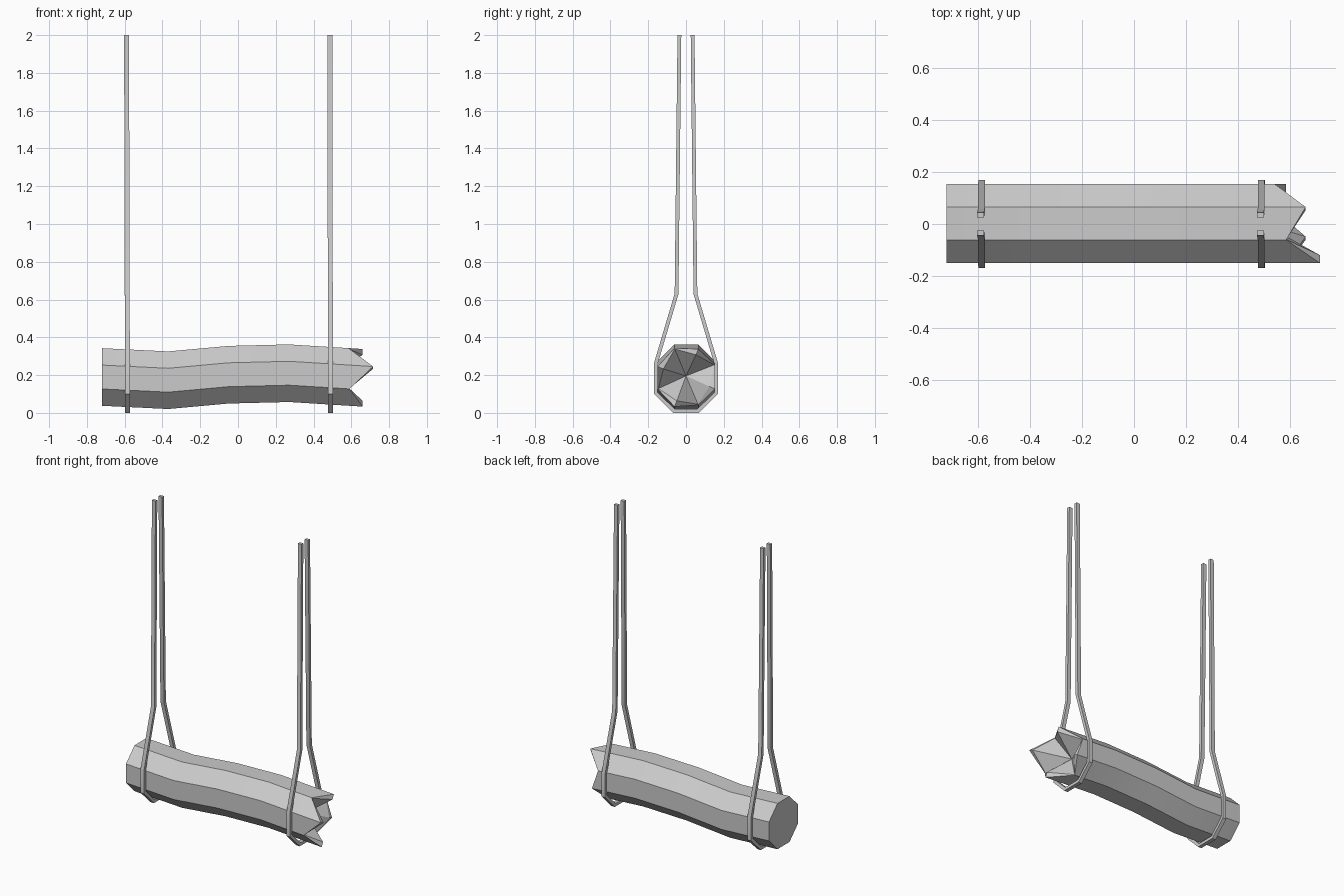
import bpy, bmesh, math

cube = bpy.data.objects.get("Cube")
if cube:
    bpy.data.objects.remove(cube)

gray = bpy.data.materials.new("plain gray")
gray.use_nodes = True
gray.diffuse_color = (0.6, 0.6, 0.6, 1)
gray.node_tree.nodes["Principled BSDF"].inputs["Base Color"].default_value = (0.6, 0.6, 0.6, 1)


def finish(bm, name):
    bmesh.ops.recalc_face_normals(bm, faces=bm.faces)
    mesh = bpy.data.meshes.new(name)
    bm.to_mesh(mesh)
    bm.free()
    mesh.materials.append(gray)
    obj = bpy.data.objects.new(name, mesh)
    bpy.context.collection.objects.link(obj)
    bpy.ops.object.select_all(action='DESELECT')
    obj.select_set(True)
    bpy.context.view_layer.objects.active = obj
    bpy.ops.object.shade_smooth_by_angle(angle=math.radians(25))
    return obj


def bridge(bm, a, b):
    n = len(a)
    for i in range(n):
        bm.faces.new((a[i], a[(i + 1) % n], b[(i + 1) % n], b[i]))


# Log: octagon swept along a gently bent spine
SPINE = [(-0.72, 0.19), (-0.37, 0.173), (-0.05, 0.202), (0.27, 0.21), (0.72, 0.182)]
RADIUS = 0.165


def spine_z(x):
    for (x0, z0), (x1, z1) in zip(SPINE, SPINE[1:]):
        if x <= x1:
            return z0 + (z1 - z0) * (x - x0) / (x1 - x0)
    return SPINE[-1][1]


def log_point(x, i, scale=1.0):
    a = math.radians(22.5 + 45 * i)
    return (x, 0.002 + RADIUS * scale * math.cos(a), spine_z(x) + RADIUS * scale * math.sin(a))


def build_log():
    bm = bmesh.new()
    # Broken end: spikes and notches alternate, starting at the upper back corner
    tips = [0.54, 0.66, 0.585, 0.715, 0.59, 0.66, 0.53, 0.585]
    rings = [[bm.verts.new(log_point(x, i)) for i in range(8)] for x, z in SPINE[:-1]]
    rings.append([bm.verts.new(log_point(x, i)) for i, x in enumerate(tips)])
    rings.append([bm.verts.new(log_point(x, i, 0.8 if i % 2 else 0.97))
                  for i, x in enumerate(tips)])
    for a, b in zip(rings, rings[1:]):
        bridge(bm, a, b)
    bm.faces.new(rings[0])
    # Hollow splintered core
    core = bm.verts.new((0.5, 0, spine_z(0.5)))
    for i in range(8):
        bm.faces.new((rings[-1][i], rings[-1][(i + 1) % 8], core))
    return finish(bm, "log")


# Rope: rectangular strip following a sling path, mitred at the bends
def build_rope(name, top_x, low_x):
    half = [(0.035, 2.0), (0.05, 0.63), (0.16, 0.26), (0.16, 0.105), (0.064, 0.01)]
    path = half + [(-y, z) for y, z in reversed(half)]
    bm = bmesh.new()
    rings = []
    for i, (y, z) in enumerate(path):
        dirs = []
        for a, b in ((i - 1, i), (i, i + 1)):
            if a >= 0 and b < len(path):
                dy, dz = path[b][0] - path[a][0], path[b][1] - path[a][1]
                length = math.hypot(dy, dz)
                dirs.append((-dz / length, dy / length))
        ny, nz = sum(d[0] for d in dirs), sum(d[1] for d in dirs)
        size = math.hypot(ny, nz)
        ny, nz = ny / size, nz / size
        miter = 0.01 / (ny * dirs[0][0] + nz * dirs[0][1])
        if len(dirs) == 1:
            ny, nz = math.copysign(1, ny), 0
        x = low_x + (top_x - low_x) * z / 2
        rings.append([bm.verts.new((x + sx * 0.013, y + s * miter * ny, z + s * miter * nz))
                      for sx, s in ((-1, -1), (1, -1), (1, 1), (-1, 1))])
    for a, b in zip(rings, rings[1:]):
        bridge(bm, a, b)
    bm.faces.new(rings[0])
    bm.faces.new(rings[-1])
    return finish(bm, name)


build_log()
build_rope("right_rope", -0.59, -0.585)
build_rope("left_rope", 0.486, 0.49)
